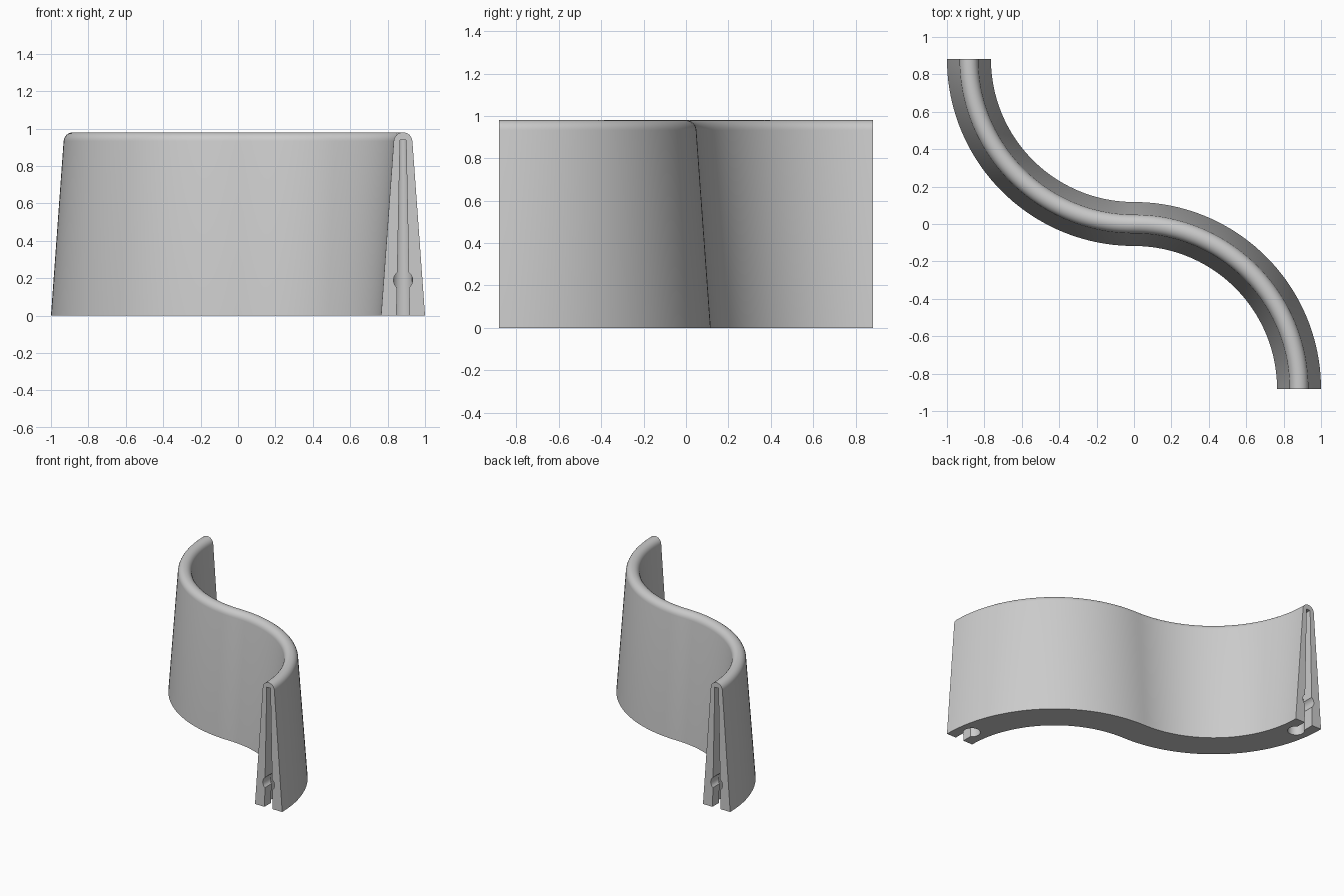
import bpy, bmesh
from math import sin, cos, pi, radians
from mathutils import Matrix

if "Cube" in bpy.data.objects:
    bpy.data.objects.remove(bpy.data.objects["Cube"], do_unlink=True)

R = 0.8825        # path radius
TOP = 0.98
STEPS = 40        # divisions per quarter arc

grey = bpy.data.materials.new("plain grey")
grey.use_nodes = True
colour = (0.6, 0.6, 0.6, 1)
grey.diffuse_color = colour
grey.node_tree.nodes["Principled BSDF"].inputs["Base Color"].default_value = colour


def make_object(name, bm):
    bmesh.ops.recalc_face_normals(bm, faces=bm.faces)
    mesh = bpy.data.meshes.new(name)
    bm.to_mesh(mesh)
    bm.free()
    obj = bpy.data.objects.new(name, mesh)
    obj.data.materials.append(grey)
    bpy.context.collection.objects.link(obj)
    return obj


# Tapered wall section with a rounded top edge
round_r = 0.05
profile = [(0.1175, 0)]
for i in range(13):
    a = radians(4) + radians(172) * i / 12
    profile.append((round_r * cos(a), TOP - round_r + round_r * sin(a)))
profile.append((-0.1175, 0))

# S-shaped path of two quarter arcs: position and sideways direction
path = []
for i in range(STEPS + 1):
    a = pi + pi / 2 * i / STEPS
    path.append((R * cos(a), R + R * sin(a), -cos(a), -sin(a)))
for i in range(1, STEPS + 1):
    a = pi / 2 - pi / 2 * i / STEPS
    path.append((R * cos(a), -R + R * sin(a), cos(a), sin(a)))

# Sweep the section along the path
bm = bmesh.new()
rings = [[bm.verts.new((x + nx * o, y + ny * o, z)) for o, z in profile]
         for x, y, nx, ny in path]
count = len(profile)
for r0, r1 in zip(rings, rings[1:]):
    for j in range(count):
        k = (j + 1) % count
        bm.faces.new((r0[j], r0[k], r1[k], r1[j]))
bm.faces.new(rings[0])
bm.faces.new(rings[-1])
wall = make_object("curved_wall", bm)


# Cutters for the joint socket, shaped at the front end
def slot_cutter():
    bm = bmesh.new()
    outline = [(-0.037, -0.1), (0.037, -0.1), (0.016, 0.94), (-0.016, 0.94)]
    verts = [bm.verts.new((R + x, -R - 0.05, z)) for x, z in outline]
    face = bm.faces.new(verts)
    out = bmesh.ops.extrude_face_region(bm, geom=[face])
    moved = [v for v in out["geom"] if isinstance(v, bmesh.types.BMVert)]
    bmesh.ops.translate(bm, verts=moved, vec=(0, 0.17, 0))
    return bm


def pocket_cutter():
    bm = bmesh.new()
    bmesh.ops.create_cone(bm, cap_ends=True, segments=24, radius1=0.065, radius2=0.025,
                          depth=1.04, matrix=Matrix.Translation((R - 0.005, -R + 0.13, 0.42)))
    return bm


def bore_cutter():
    bm = bmesh.new()
    place = Matrix.Translation((R, -R + 0.04, 0.19)) @ Matrix.Rotation(pi / 2, 4, "X")
    bmesh.ops.create_cone(bm, cap_ends=True, segments=24, radius1=0.051, radius2=0.051,
                          depth=0.18, matrix=place)
    return bm


# Cut the same socket into both ends, half a turn apart
bpy.context.view_layer.objects.active = wall
for turn in (0, pi):
    for build in (slot_cutter, pocket_cutter, bore_cutter):
        bm = build()
        bmesh.ops.transform(bm, matrix=Matrix.Rotation(turn, 4, "Z"), verts=bm.verts)
        cutter = make_object("socket_cutter", bm)
        cutter.hide_render = True
        mod = wall.modifiers.new("socket", "BOOLEAN")
        mod.operation = "DIFFERENCE"
        mod.solver = "EXACT"
        mod.object = cutter
        bpy.ops.object.modifier_apply(modifier=mod.name)
        bpy.data.objects.remove(cutter, do_unlink=True)

wall.select_set(True)
bpy.ops.object.shade_smooth_by_angle(angle=radians(30))
